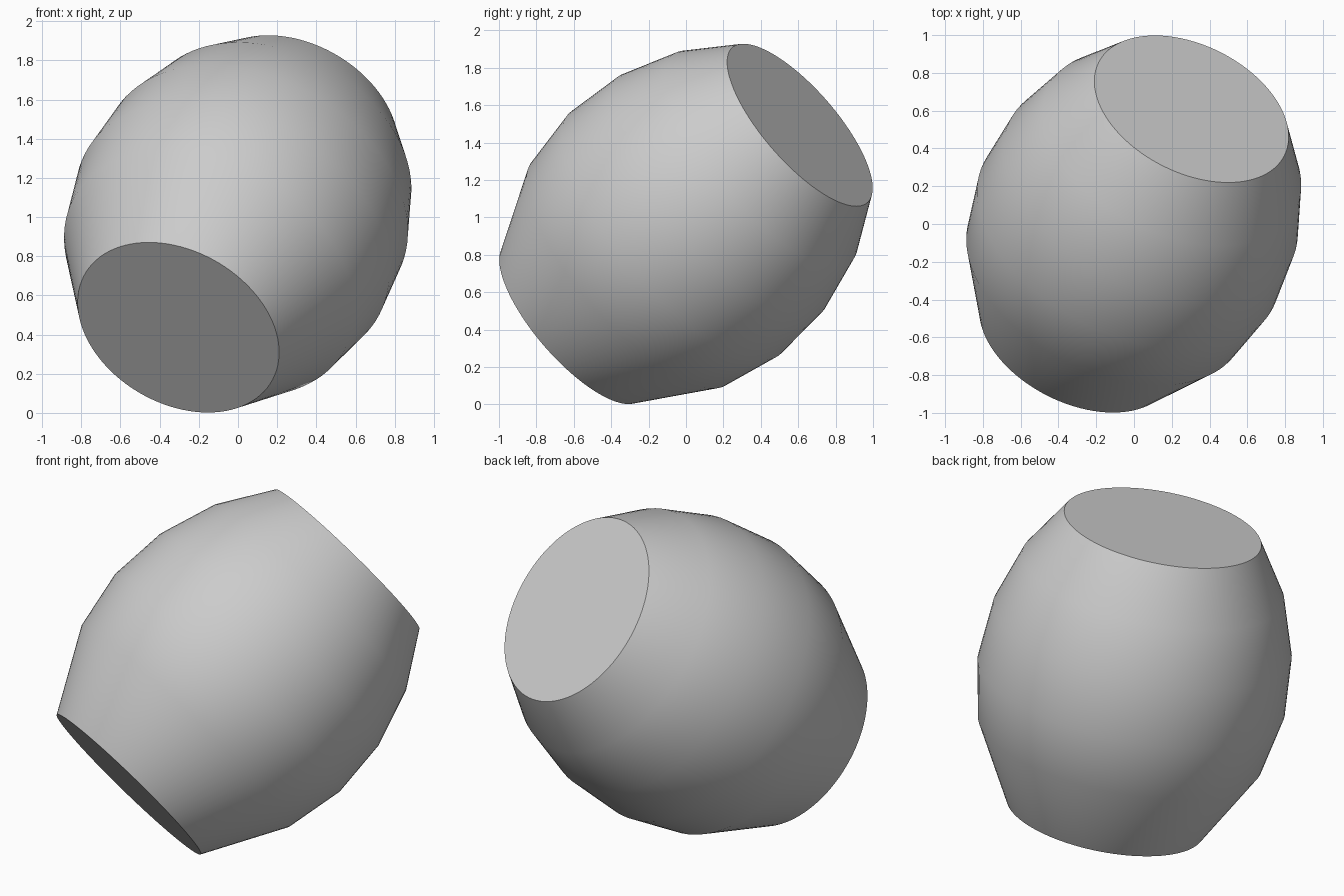
import bpy, bmesh, math
from mathutils import Matrix, Vector

cube = bpy.data.objects.get("Cube")
if cube:
    bpy.data.objects.remove(cube, do_unlink=True)

SIDES = 96
AXIS = Vector((0.353, 0.706, 0.613)).normalized()
CENTRE = Vector((0, 0, 0.965))
# (position along the axis, radius) of each ring
PROFILE = [(-0.862, 0.55), (-0.414, 0.793), (-0.083, 0.857),
           (0.25, 0.833), (0.57, 0.731), (0.862, 0.55)]

grey = bpy.data.materials.new("light grey")
grey.use_nodes = True
colour = (0.6, 0.6, 0.6, 1)
grey.diffuse_color = colour
grey.node_tree.nodes["Principled BSDF"].inputs["Base Color"].default_value = colour

# Barrel body: stacked rings joined by quads
bm = bmesh.new()
rings = []
for height, radius in PROFILE:
    angles = [math.tau * i / SIDES for i in range(SIDES)]
    rings.append([bm.verts.new((radius * math.cos(a), radius * math.sin(a), height))
                  for a in angles])
for low, high in zip(rings, rings[1:]):
    for i in range(SIDES):
        j = (i + 1) % SIDES
        bm.faces.new((low[i], low[j], high[j], high[i]))

# Flat end caps
bm.faces.new(rings[0][::-1])
bm.faces.new(rings[-1])

# Tilt the barrel onto its axis and lift it to the ground
tilt = AXIS.to_track_quat('Z', 'Y').to_matrix().to_4x4()
bm.transform(Matrix.Translation(CENTRE) @ tilt)
bmesh.ops.recalc_face_normals(bm, faces=bm.faces)

mesh = bpy.data.meshes.new("barrel_body")
bm.to_mesh(mesh)
bm.free()
mesh.materials.append(grey)
barrel = bpy.data.objects.new("barrel_body", mesh)
bpy.context.collection.objects.link(barrel)

# Smooth side, crisp cap rims
bpy.ops.object.select_all(action='DESELECT')
barrel.select_set(True)
bpy.context.view_layer.objects.active = barrel
bpy.ops.object.shade_smooth_by_angle(angle=math.radians(40))
